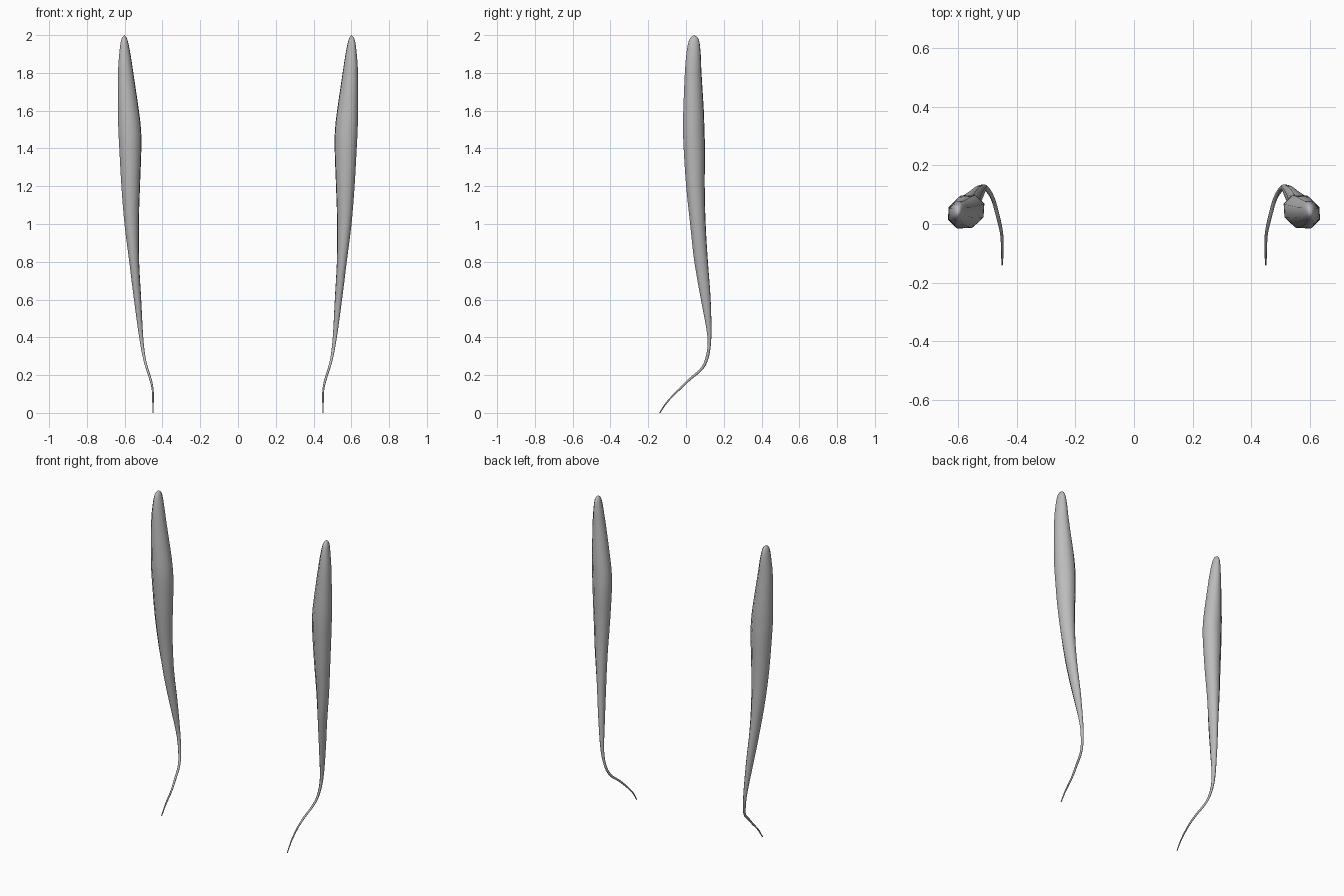
import bpy
import math
from mathutils import Vector

SIDES = 8
STEPS = 4  # interpolated rings between two profile rows

# Profile rows, foot to tip: height, x min, x max, y centre, y radius
ROWS = [
    (0.0, .448, .453, -.139, .003),
    (.06, .446, .454, -.098, .004),
    (.125, .447, .457, -.035, .005),
    (.18, .458, .470, .022, .006),
    (.23, .474, .486, .08, .007),
    (.29, .489, .503, .111, .008),
    (.4, .502, .523, .124, .01),
    (.6, .513, .55, .105, .025),
    (.8, .524, .575, .08, .035),
    (1.0, .526, .6, .063, .04),
    (1.2, .52, .616, .05, .048),
    (1.4, .513, .627, .044, .055),
    (1.5, .515, .632, .041, .055),
    (1.6, .526, .634, .04, .053),
    (1.8, .555, .634, .038, .043),
    (1.9, .57, .628, .04, .037),
    (1.965, .583, .62, .042, .028),
    (1.99, .592, .611, .043, .016),
]


def smooth_rows(rows):
    """Catmull-Rom interpolation of every column."""
    padded = [rows[0]] + rows + [rows[-1]]
    result = []
    for a, b, c, d in zip(padded, padded[1:], padded[2:], padded[3:]):
        for i in range(STEPS):
            t = i / STEPS
            result.append([
                q + t / 2 * (r - p + t * (2 * p - 5 * q + 4 * r - s
                                          + t * (3 * (q - r) + s - p)))
                for p, q, r, s in zip(a, b, c, d)])
    return result + [list(rows[-1])]


def build_feeler(name, side, material):
    """Loft a tapering stalk; side is +1 for left and -1 for right."""
    rows = smooth_rows(ROWS)
    centres = [Vector(((lo + hi) / 2, cy, z)) for z, lo, hi, cy, _ in rows]
    reach = 1 / math.cos(math.pi / SIDES)
    verts, faces = [], []
    for i, (z, lo, hi, cy, ry) in enumerate(rows):
        ahead = centres[min(i + 1, len(rows) - 1)]
        tangent = (ahead - centres[max(i - 1, 0)]).normalized()
        # Only the thin curled end is tilted along its path
        if z > .7:
            tangent = Vector((0, 0, 1))
        across = Vector((0, 1, 0)).cross(tangent)
        across = (Vector((1, 0, 0)) - tangent * tangent.x).normalized()
        depth = tangent.cross(across)
        for k in range(SIDES):
            angle = (k + .5) * math.tau / SIDES
            u, v = math.cos(angle) * reach, math.sin(angle) * reach
            # Slight diagonal skew of the cross-section
            u, v = u - .06 * v, v - .06 * u
            verts.append(centres[i] + across * u * (hi - lo) / 2 + depth * v * ry)

    # Side walls
    for i in range(len(rows) - 1):
        for k in range(SIDES):
            n = (k + 1) % SIDES
            a, b = i * SIDES, (i + 1) * SIDES
            faces.append((a + k, a + n, b + n, b + k))

    # Closed foot and rounded tip
    tip = len(verts)
    verts.append(centres[-1] + Vector((0, 0, .01)))
    last = tip - SIDES
    faces.append(tuple(reversed(range(SIDES))))
    faces += [(last + k, last + (k + 1) % SIDES, tip) for k in range(SIDES)]

    # Mirror across the middle
    if side < 0:
        verts = [Vector((-v.x, v.y, v.z)) for v in verts]
        faces = [tuple(reversed(f)) for f in faces]

    mesh = bpy.data.meshes.new(name)
    mesh.from_pydata(verts, [], faces)
    mesh.materials.append(material)
    mesh.shade_smooth()
    obj = bpy.data.objects.new(name, mesh)
    bpy.context.collection.objects.link(obj)
    return obj


cube = bpy.data.objects.get("Cube")
if cube:
    bpy.data.objects.remove(cube, do_unlink=True)

grey = bpy.data.materials.new("plain_grey")
grey.use_nodes = True
colour = (.5, .5, .5, 1)
grey.diffuse_color = colour
grey.node_tree.nodes["Principled BSDF"].inputs["Base Color"].default_value = colour

build_feeler("left_antenna", 1, grey)
build_feeler("right_antenna", -1, grey)
